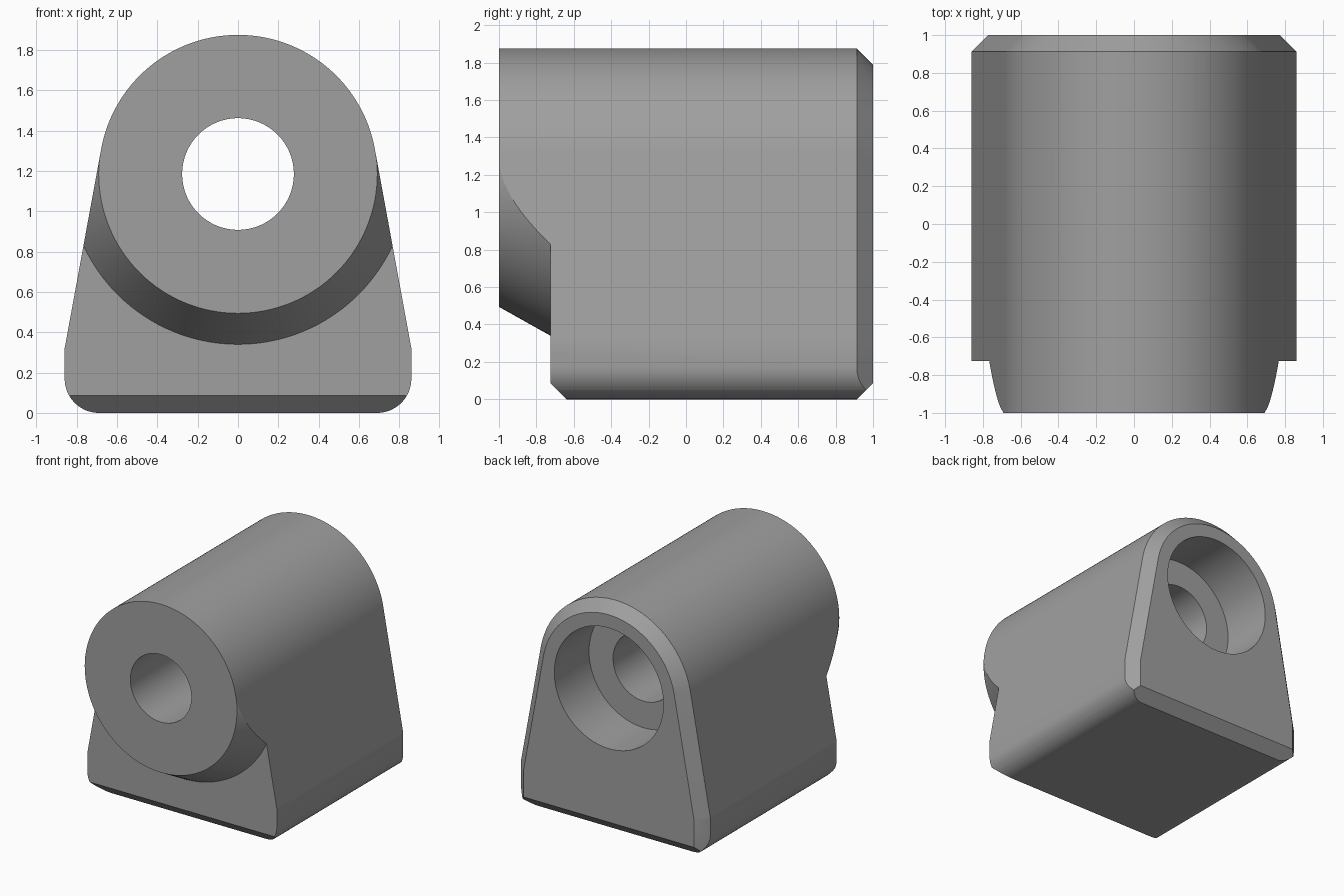
import bpy, bmesh, math
from mathutils import Vector

if "Cube" in bpy.data.objects:
    bpy.data.objects.remove(bpy.data.objects["Cube"])

R, CZ, W, BEND = 0.69, 1.185, 0.86, 0.32   # barrel radius, axis height, half width, flare foot
FILLET, CHAMFER = 0.17, 0.087
SEG = 128

# angle where the sloping side leaves the barrel
dx, dz = W, BEND - CZ
TAN = math.atan2(dz, dx) + math.acos(R / math.hypot(dx, dz))


def profile(offset=0.0, fillet=0.0):
    """Outline (x, z) of the housing: round top, flared sides, flat base."""
    n = 80
    pts = []
    for i in range(n + 1):
        a = TAN + (math.pi - 2 * TAN) * i / n
        pts.append(((R + offset) * math.cos(a), CZ + (R + offset) * math.sin(a)))
    side = [(W + offset, BEND + offset * math.tan(TAN / 2))]
    if fillet:
        for i in range(17):
            a = -math.pi / 2 * i / 16
            side.append((W - fillet + fillet * math.cos(a), fillet + fillet * math.sin(a)))
    else:
        side.append((W + offset, -offset))
    return pts + [(-x, z) for x, z in side] + side[::-1]


def finish(name, bm):
    bmesh.ops.recalc_face_normals(bm, faces=bm.faces)
    me = bpy.data.meshes.new(name)
    bm.to_mesh(me)
    bm.free()
    ob = bpy.data.objects.new(name, me)
    bpy.context.collection.objects.link(ob)
    return ob


def loft(sections):
    """Closed solid between two outlines given as (y, points)."""
    bm = bmesh.new()
    a, b = [[bm.verts.new((x, y, z)) for x, z in pts] for y, pts in sections]
    for i in range(len(a)):
        j = (i + 1) % len(a)
        bm.faces.new((a[i], a[j], b[j], b[i]))
    bm.faces.new(a)
    bm.faces.new(b)
    return bm


def lathe(name, pts):
    """Revolve a closed (radius, y) outline about the barrel axis."""
    bm = bmesh.new()
    rings = []
    for r, y in pts:
        if r == 0:
            rings.append([bm.verts.new((0, y, CZ))] * SEG)
        else:
            rings.append([bm.verts.new((r * math.cos(2 * math.pi * i / SEG), y,
                                        CZ + r * math.sin(2 * math.pi * i / SEG)))
                          for i in range(SEG)])
    for k, a in enumerate(rings):
        b = rings[(k + 1) % len(rings)]
        for i in range(SEG):
            j = (i + 1) % SEG
            vs = list(dict.fromkeys((a[i], a[j], b[j], b[i])))
            if len(vs) > 2:
                bm.faces.new(vs)
    return finish(name, bm)


def boolean(ob, cutter, operation):
    m = ob.modifiers.new("cut", 'BOOLEAN')
    m.operation, m.object, m.solver = operation, cutter, 'EXACT'
    bpy.context.view_layer.objects.active = ob
    bpy.ops.object.modifier_apply(modifier=m.name)
    bpy.data.objects.remove(cutter)


# housing: full-length extrusion with the lower front edge bevelled off
bm = loft([(-1, profile(0, FILLET)), (1, profile(0, FILLET))])
bmesh.ops.bisect_plane(bm, geom=bm.verts[:] + bm.edges[:] + bm.faces[:],
                       plane_co=Vector((0, -0.725, CHAMFER)),
                       plane_no=Vector((0, -1, -1)).normalized(), clear_outer=True)
bmesh.ops.edgenet_fill(bm, edges=[e for e in bm.edges if e.is_boundary])
housing = finish("housing", bm)

# chamfer around the back face
edge = 1 - CHAMFER
boolean(housing, finish("back_chamfer", loft([(-1.5, profile(edge + 1.5)),
                                              (1.1, profile(edge - 1.1))])), 'INTERSECT')

# conical nose: remove everything outside the cone ahead of the front wall
slope = (0.845 - 0.691) / 0.275
boolean(housing, lathe("nose_cutter", [(0.691 - 0.2 * slope, -1.2), (0.845, -0.725),
                                       (2.5, -0.725), (2.5, -1.2)]), 'DIFFERENCE')

# through bore with a wide counterbore at the back
boolean(housing, lathe("bore_cutter", [(0, -1.2), (0.277, -1.2), (0.277, 0.55),
                                       (0.495, 0.55), (0.495, 1.2), (0, 1.2)]), 'DIFFERENCE')

# plain grey finish
grey = bpy.data.materials.new("grey")
grey.diffuse_color = (0.35, 0.35, 0.35, 1)
grey.use_nodes = True
grey.node_tree.nodes["Principled BSDF"].inputs["Base Color"].default_value = grey.diffuse_color
housing.data.materials.clear()
housing.data.materials.append(grey)
for p in housing.data.polygons:
    p.material_index = 0

bpy.ops.object.select_all(action='DESELECT')
housing.select_set(True)
bpy.context.view_layer.objects.active = housing
bpy.ops.object.shade_smooth_by_angle(angle=math.radians(20))
wn = housing.modifiers.new("clean_normals", 'WEIGHTED_NORMAL')
wn.keep_sharp = True
